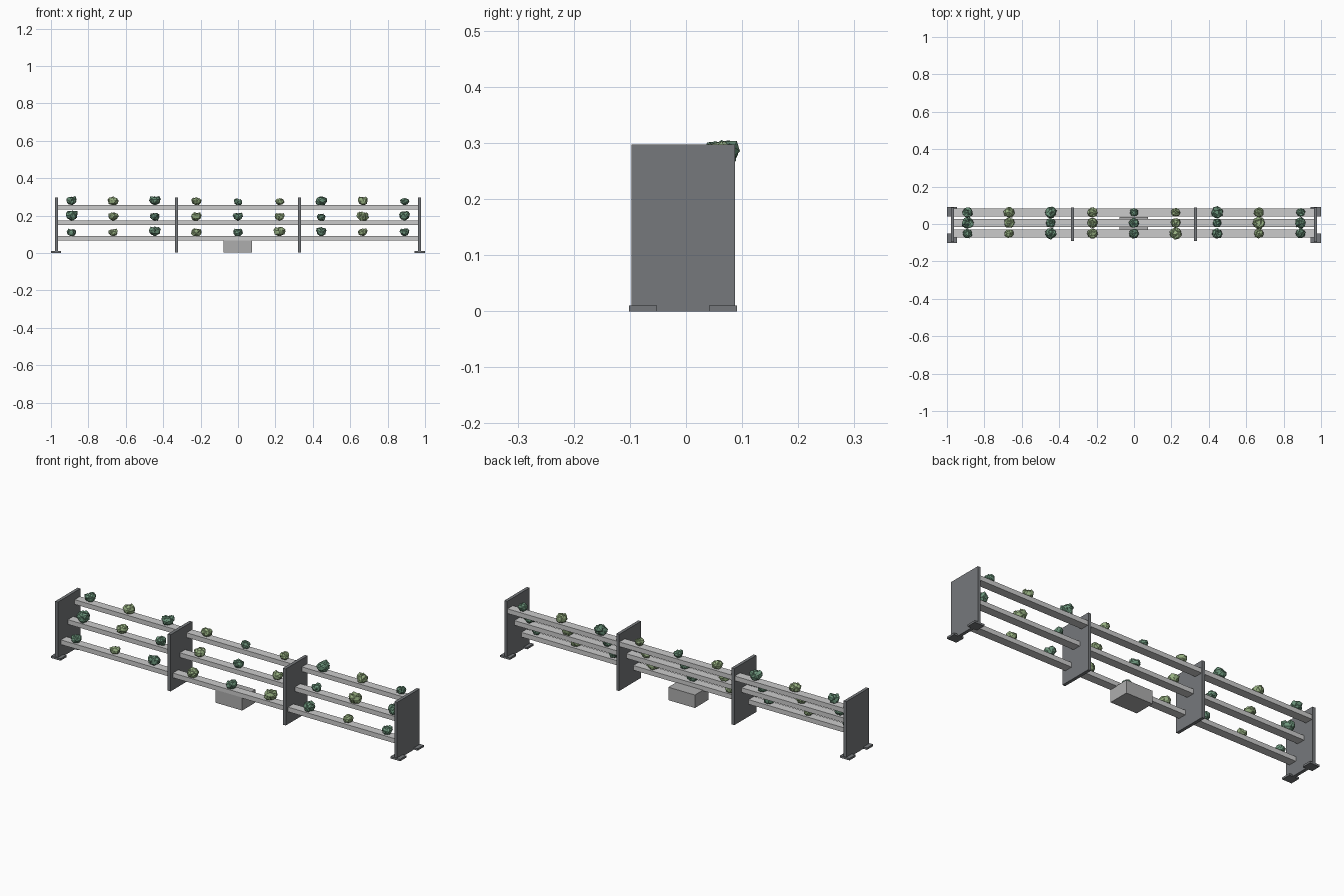
import bpy, bmesh, math, random
from mathutils import Matrix, Vector

if "Cube" in bpy.data.objects:
    bpy.data.objects.remove(bpy.data.objects["Cube"])

random.seed(4)


def material(name, col):
    m = bpy.data.materials.new(name)
    m.diffuse_color = (*col, 1)
    m.use_nodes = True
    m.node_tree.nodes["Principled BSDF"].inputs["Base Color"].default_value = m.diffuse_color
    return m


panel_mat = material("dark_steel", (0.18, 0.19, 0.20))
rail_mat = material("light_steel", (0.55, 0.55, 0.55))
tank_mat = material("grey_tank", (0.42, 0.42, 0.42))
greens = [material("deep_green", (0.15, 0.30, 0.20)),
          material("pale_green", (0.32, 0.45, 0.23))]


def finish(name, bm, mat):
    me = bpy.data.meshes.new(name)
    bm.to_mesh(me)
    bm.free()
    me.materials.append(mat)
    ob = bpy.data.objects.new(name, me)
    bpy.context.collection.objects.link(ob)
    return ob


def box(name, x, y, z, mat):
    bm = bmesh.new()
    size = (x[1] - x[0], y[1] - y[0], z[1] - z[0])
    mid = (sum(x) / 2, sum(y) / 2, sum(z) / 2)
    bmesh.ops.create_cube(bm, size=1, matrix=Matrix.Translation(mid) @ Matrix.Diagonal((*size, 1)))
    return finish(name, bm, mat)


# End panels with feet, and inner dividers
for s, side in ((-1, "left"), (1, "right")):
    def span(a, b):
        return sorted((s * a, s * b))
    box(side + "_end_panel", span(0.963, 0.979), (-0.097, 0.087), (0, 0.297), panel_mat)
    box(side + "_front_foot", span(0.945, 1.0), (-0.102, -0.052), (0, 0.010), panel_mat)
    box(side + "_back_foot", span(0.945, 1.0), (0.041, 0.091), (0, 0.010), panel_mat)
    box(side + "_divider", span(0.322, 0.338), (-0.092, 0.087), (0.004, 0.297), panel_mat)

# Stepped growing rails: lowest in front, highest at the back
rows = [("lower", -0.051, 0.092), ("middle", 0.006, 0.175), ("upper", 0.062, 0.257)]
for name, y, top in rows:
    box(name + "_rail", (-0.972, 0.972), (y - 0.022, y + 0.022), (top - 0.024, top), rail_mat)

# Water tank under the lowest rail
box("water_tank", (-0.077, 0.075), (-0.073, 0.037), (0.004, 0.071), tank_mat)


# Leafy heads: a faceted core wrapped by tilted, flattened leaf lumps
def plant(name, x, y, z, r, mat):
    bm = bmesh.new()
    lumps = [(Vector((0, 0, 0.02 * r)), Matrix.Diagonal((0.80, 0.80, 0.74, 1)))]
    turn = random.uniform(0, 6.28)
    for i in range(6):
        a = turn + i * math.tau / 6 + random.uniform(-0.25, 0.25)
        out = Vector((math.cos(a), math.sin(a), 0)) * 0.42 * r
        out.z = random.uniform(-0.1, 0.25) * r
        tilt = Matrix.Rotation(a, 4, 'Z') @ Matrix.Rotation(random.uniform(0.1, 0.7), 4, 'Y')
        lumps.append((out, tilt @ Matrix.Diagonal((0.45, 0.68, 0.62, 1))))
    for pos, shape in lumps:
        spin = Matrix.Rotation(random.uniform(0, 6.28), 4, random.choice('XYZ'))
        bmesh.ops.create_icosphere(bm, subdivisions=1, radius=r,
                                   matrix=Matrix.Translation(pos) @ shape @ spin)
    for v in bm.verts:
        v.co *= random.uniform(0.93, 1.07)
    low = min(v.co.z for v in bm.verts)
    bmesh.ops.translate(bm, verts=bm.verts, vec=(x, y, z - low - 0.003))
    return finish(name, bm, mat)


# Head widths per row, left to right (in hundredths)
widths = {"lower": (5.9, 5.5, 7.0, 6.4, 6.0, 7.4, 6.4, 5.9, 5.9),
          "middle": (7.3, 6.4, 5.9, 6.4, 6.0, 6.0, 5.4, 7.4, 6.9),
          "upper": (6.4, 6.6, 7.0, 6.2, 5.3, 5.3, 7.2, 6.4, 5.4)}
for name, y, top in rows:
    for i, w in enumerate(widths[name]):
        plant(f"{name}_plant_{i + 1}", (i - 4) * 0.2225, y, top, w / 200, greens[i % 2])
